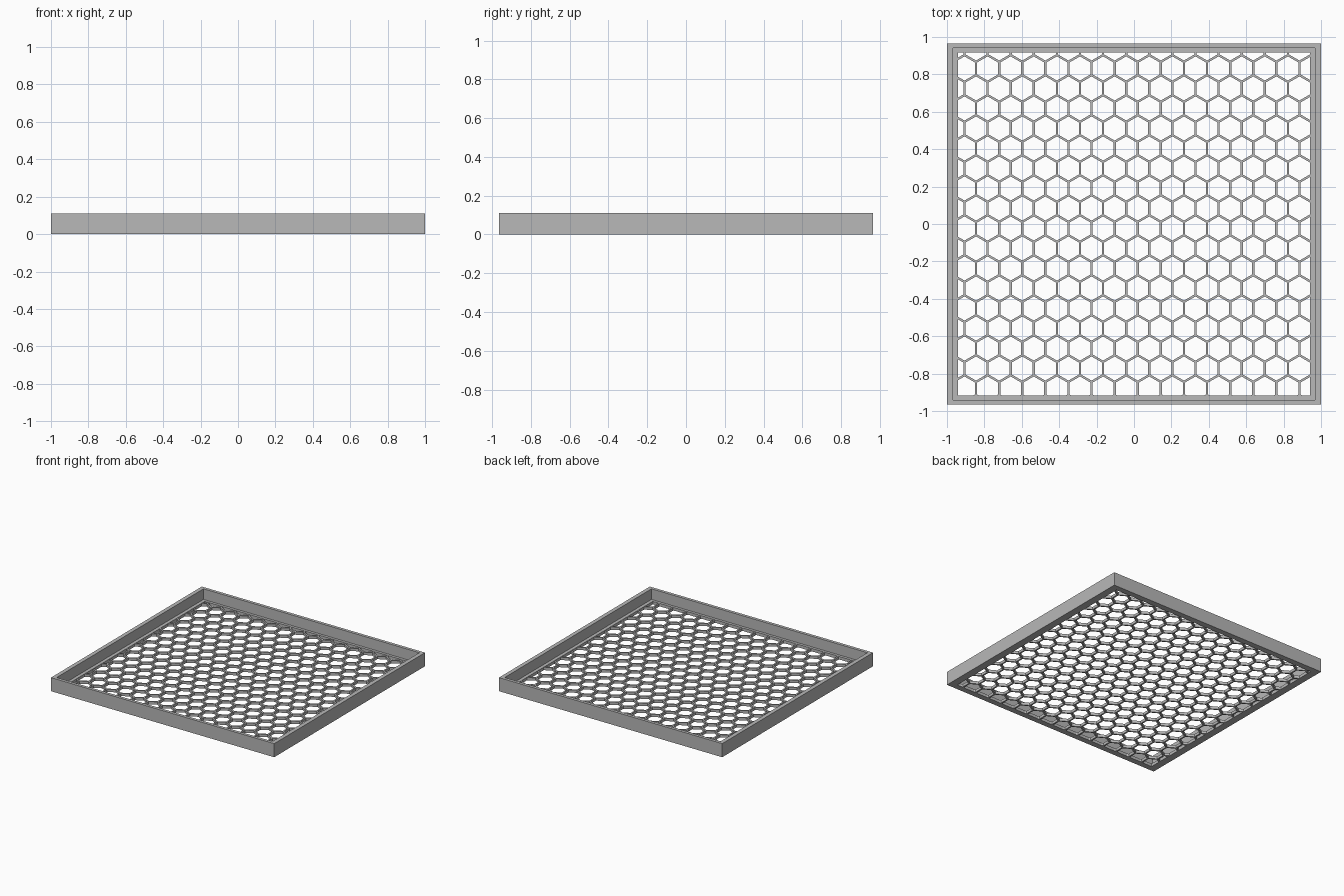
import bpy, bmesh, math
from mathutils import Vector

cube = bpy.data.objects.get("Cube")
if cube:
    bpy.data.objects.remove(cube, do_unlink=True)

HALF_X, HALF_Y, HEIGHT = 1.0, 0.965, 0.11
OPEN_X, OPEN_Y = 0.94, 0.918
LEDGE, MESH_TOP = 0.024, 0.022
PITCH, WALL = 0.1235, 0.012
ORIGIN_X, ORIGIN_Y = 0.02 + PITCH / 2, -0.024

grey = bpy.data.materials.new("plain grey")
grey.use_nodes = True
colour = (0.48, 0.48, 0.48, 1)
grey.diffuse_color = colour
grey.node_tree.nodes["Principled BSDF"].inputs["Base Color"].default_value = colour


def finish(name, bm):
    bmesh.ops.recalc_face_normals(bm, faces=bm.faces)
    mesh = bpy.data.meshes.new(name)
    bm.to_mesh(mesh)
    bm.free()
    mesh.materials.append(grey)
    obj = bpy.data.objects.new(name, mesh)
    bpy.context.collection.objects.link(obj)
    return obj


# Rectangular frame: a closed wall-and-ledge profile carried round four corners
profile = [(HALF_X, HALF_Y, 0), (HALF_X, HALF_Y, HEIGHT),
           (0.967, 0.94, HEIGHT), (0.967, 0.94, LEDGE),
           (OPEN_X, OPEN_Y, LEDGE), (OPEN_X, OPEN_Y, 0)]
bm = bmesh.new()
rings = [[bm.verts.new((sx * x, sy * y, z)) for sx, sy in ((1, 1), (-1, 1), (-1, -1), (1, -1))]
         for x, y, z in profile]
for i, ring in enumerate(rings):
    after = rings[(i + 1) % len(rings)]
    for j in range(4):
        k = (j + 1) % 4
        bm.faces.new((ring[j], ring[k], after[k], after[j]))
finish("tray_frame", bm)


# Honeycomb grille: flat hexagonal rings, trimmed to the opening, then thickened
def hexagon(bm, cx, cy, apothem):
    r = apothem / math.cos(math.pi / 6)
    angles = [math.pi / 6 + i * math.pi / 3 for i in range(6)]
    return [bm.verts.new((cx + r * math.cos(a), cy + r * math.sin(a), 0)) for a in angles]


bm = bmesh.new()
for row in range(-10, 11):
    for col in range(-10, 10):
        cx = ORIGIN_X + (col + (row % 2) / 2) * PITCH
        cy = ORIGIN_Y + row * PITCH * math.sqrt(3) / 2
        outer = hexagon(bm, cx, cy, PITCH / 2)
        inner = hexagon(bm, cx, cy, (PITCH - WALL) / 2)
        for j in range(6):
            k = (j + 1) % 6
            bm.faces.new((outer[j], outer[k], inner[k], inner[j]))
bmesh.ops.remove_doubles(bm, verts=bm.verts, dist=0.001)

for normal, reach in (((1, 0, 0), OPEN_X), ((-1, 0, 0), OPEN_X),
                      ((0, 1, 0), OPEN_Y), ((0, -1, 0), OPEN_Y)):
    n = Vector(normal)
    bmesh.ops.bisect_plane(bm, geom=bm.verts[:] + bm.edges[:] + bm.faces[:],
                           plane_co=n * (reach + 0.003), plane_no=n, clear_outer=True)

lifted = bmesh.ops.extrude_face_region(bm, geom=bm.faces[:], use_keep_orig=True)["geom"]
bmesh.ops.translate(bm, vec=(0, 0, MESH_TOP),
                    verts=[v for v in lifted if isinstance(v, bmesh.types.BMVert)])
finish("honeycomb_grille", bm)
